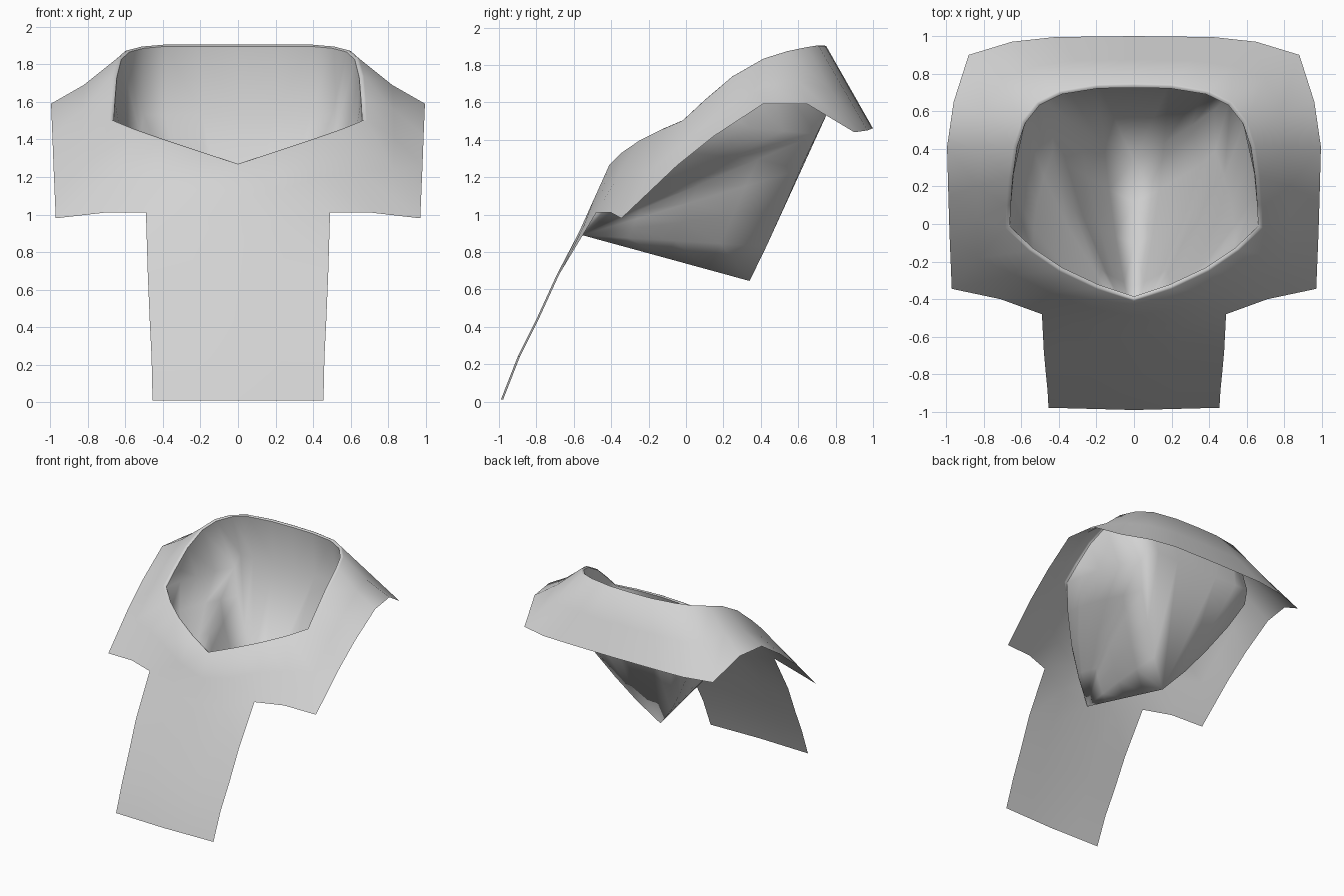
import bpy, bmesh, math
from mathutils import Vector as V

cube = bpy.data.objects.get("Cube")
if cube:
    bpy.data.objects.remove(cube, do_unlink=True)

cloth = bpy.data.materials.new("pale grey cloth")
cloth.use_nodes = True
cloth.diffuse_color = (0.65, 0.65, 0.65, 1)
cloth.node_tree.nodes["Principled BSDF"].inputs["Base Color"].default_value = (0.65, 0.65, 0.65, 1)

# Half of the neck opening, from the front point round to the back
rim = [V(p) for p in (
    (0, -.41, 1.265), (.2, -.345, 1.33), (.4, -.25, 1.395), (.56, -.14, 1.45),
    (.685, -.02, 1.50), (.68, .10, 1.61), (.67, .25, 1.735), (.645, .42, 1.83),
    (.60, .55, 1.87), (.52, .65, 1.89), (.40, .71, 1.90), (.2, .745, 1.90), (0, .75, 1.90))]
# Matching points on the outer hem
hem = [V(p) for p in (
    (0, -.57, .91), (.25, -.55, .93), (.49, -.48, 1.01), (.71, -.40, 1.01),
    (.97, -.345, .98), (.982, -.05, 1.26), (.988, .15, 1.42), (.995, .41, 1.59),
    (.96, .65, 1.59), (.88, .90, 1.44), (.65, .97, 1.45), (.42, .995, 1.46), (0, 1.0, 1.46))]


def inset(p, d, dz):
    """Move a point towards the middle of the opening."""
    step = V((0, .2, 0)) - V((p.x, p.y, 0))
    q = p + step.normalized() * d
    return V((q.x if p.x > 0 else 0, q.y, q.z + dz))


def sheet(name, grids, sharp):
    """Build mirrored cloth from grids of points (lists of equal rows)."""
    bm = bmesh.new()
    for rows in grids:
        vs = [[bm.verts.new(p) for p in row] for row in rows]
        for a, b in zip(vs, vs[1:]):
            for i in range(len(a) - 1):
                bm.faces.new((a[i], b[i], b[i + 1], a[i + 1]))
    bmesh.ops.remove_doubles(bm, verts=bm.verts[:], dist=.0005)
    geom = bm.verts[:] + bm.edges[:] + bm.faces[:]
    bmesh.ops.mirror(bm, geom=geom, axis='X', merge_dist=.0005)
    bmesh.ops.remove_doubles(bm, verts=bm.verts[:], dist=.0005)
    bmesh.ops.recalc_face_normals(bm, faces=bm.faces[:])
    mesh = bpy.data.meshes.new(name)
    bm.to_mesh(mesh)
    bm.free()
    mesh.materials.append(cloth)
    ob = bpy.data.objects.new(name, mesh)
    bpy.context.collection.objects.link(ob)
    bpy.ops.object.select_all(action='DESELECT')
    ob.select_set(True)
    bpy.context.view_layer.objects.active = ob
    bpy.ops.object.shade_smooth_by_angle(angle=math.radians(sharp))


# Mantle: rolled lip, sagging shoulder flaps and the long front tab
lip = [inset(p, .025, -.005) for p in rim]
roll = [inset(p, .012, .004) for p in rim]
middle = [r.lerp(h, .5) for r, h in zip(rim, hem)]
for p in middle[5:9]:
    p.z -= .02
tab = [hem[:3]]
for y, z, w in ((-.69, .68, .48), (-.80, .44, .47), (-.90, .24, .46), (-.99, .01, .455)):
    tab.append([V((w * k / 2, y + .006 * k, z)) for k in range(3)])
sheet("mantle", [[lip, roll, rim, middle, hem], tab], 65)

# Inner cowl: a bowl fanning back from the front point
apex = V((0, -.555, .89))
back_edge = [V(p) for p in (
    (.52, .70, 1.43), (.43, .61, 1.24), (.30, .52, 1.03), (.16, .43, .83), (0, .34, .645))]
# Crease where the steep side walls meet the sloping floor
crease = [lip[4].lerp(back_edge[0], k / 4) for k in range(5)]
for k, p in enumerate(crease):
    p.x += .04 * math.sin(math.pi * k / 4)
outline = lip[:4] + crease + back_edge[1:]


def floor_row(f):
    row = []
    for p in outline:
        q = apex.lerp(p, f)
        q.x += .06 * math.sin(math.pi * f) * min(1, p.x / .5)
        row.append(q)
    return row


floor = [floor_row(f) for f in (0, .25, .5, .75, 1)]
wall_top = [V((p.x, .75, 1.53)) for p in lip[8:]]
wall_top[0] = back_edge[0]
sheet("inner_cowl", [floor, [lip[4:9], crease], [lip[8:], wall_top, back_edge]], 180)
